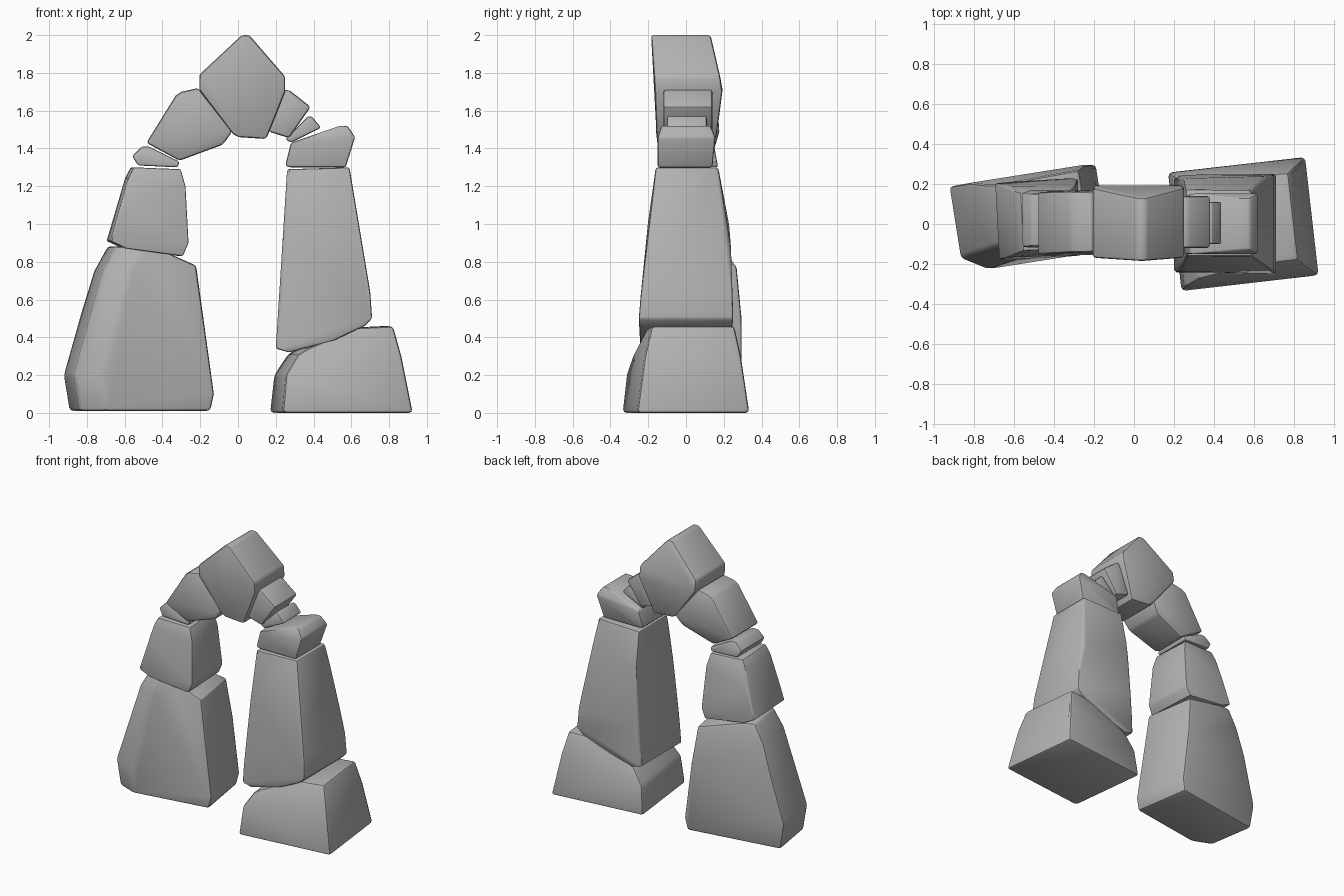
import bpy
import bmesh
import math
from mathutils import Matrix, Vector

default_cube = bpy.data.objects.get("Cube")
if default_cube:
    bpy.data.objects.remove(default_cube, do_unlink=True)

stone_grey = bpy.data.materials.new("stone_grey")
stone_grey.use_nodes = True
stone_grey.diffuse_color = (0.45, 0.45, 0.45, 1)
stone_grey.node_tree.nodes["Principled BSDF"].inputs["Base Color"].default_value = (0.45, 0.45, 0.45, 1)


def depth_at(depth, z):
    """Interpolate the front and back y of a stone at height z."""
    if z <= depth[0][0]:
        return depth[0][1:]
    for low, high in zip(depth, depth[1:]):
        if z <= high[0]:
            t = (z - low[0]) / (high[0] - low[0])
            return [a + (b - a) * t for a, b in zip(low[1:], high[1:])]
    return depth[-1][1:]


def stone(name, outline, depth, yaw=0, bevel=0.015, corner_cut=0):
    """Hull of a front outline (x, z) given depth (z, front y, back y), with worn edges."""
    bm = bmesh.new()
    xs = [x for x, z in outline]
    middle = (min(xs) + max(xs)) / 2
    for x, z in outline:
        front, back = depth_at(depth, z)
        bm.verts.new((x, back, z))
        if corner_cut and x < middle:
            # chamfer the front left corner
            bm.verts.new((x, front + corner_cut * 0.6, z))
            bm.verts.new((x + corner_cut, front, z))
        else:
            bm.verts.new((x, front, z))
    hull = bmesh.ops.convex_hull(bm, input=bm.verts)
    loose = {v for v in hull["geom_interior"] + hull["geom_unused"]
             if isinstance(v, bmesh.types.BMVert)}
    bmesh.ops.delete(bm, geom=list(loose), context="VERTS")
    bmesh.ops.dissolve_limit(bm, angle_limit=math.radians(4), verts=bm.verts, edges=bm.edges)
    bmesh.ops.recalc_face_normals(bm, faces=bm.faces)
    pivot = Vector((middle, 0, 0))
    bmesh.ops.rotate(bm, verts=bm.verts, cent=pivot,
                     matrix=Matrix.Rotation(math.radians(yaw), 3, "Z"))

    mesh = bpy.data.meshes.new(name)
    bm.to_mesh(mesh)
    bm.free()
    mesh.materials.append(stone_grey)
    obj = bpy.data.objects.new(name, mesh)
    bpy.context.collection.objects.link(obj)
    bpy.ops.object.select_all(action="DESELECT")
    obj.select_set(True)
    bpy.context.view_layer.objects.active = obj
    worn = obj.modifiers.new("worn_edges", "BEVEL")
    worn.width = bevel
    worn.segments = 2
    worn.limit_method = "ANGLE"
    worn.angle_limit = math.radians(25)
    bpy.ops.object.modifier_apply(modifier=worn.name)
    bpy.ops.object.shade_smooth_by_angle(angle=math.radians(28))
    return obj


# Footing stones, twisted slightly in plan
stone("right_side_footing",
      [(-.86, .01), (-.89, .2), (-.79, .55), (-.73, .75), (-.66, .88), (-.57, .87),
       (-.24, .78), (-.2, .5), (-.15, .1), (-.17, .01)],
      [(0, -.19, .24), (.2, -.19, .25), (.55, -.18, .25), (.88, -.15, .22)],
      yaw=9, bevel=.02, corner_cut=.13)
stone("left_side_footing",
      [(.2, 0), (.22, .2), (.29, .31), (.34, .34), (.6, .45), (.8, .46), (.84, .3), (.895, 0)],
      [(0, -.3, .3), (.2, -.28, .28), (.46, -.21, .23)],
      yaw=6.5, bevel=.02)

# Upright pillar stones
stone("right_side_pillar",
      [(-.56, 1.3), (-.31, 1.29), (-.285, 1.2), (-.27, .9), (-.3, .83), (-.6, .87),
       (-.685, .91), (-.61, 1.12), (-.59, 1.24)],
      [(.85, -.17, .22), (1.1, -.16, .2), (1.3, -.13, .16)],
      yaw=3, bevel=.025)
stone("left_side_pillar",
      [(.26, 1.29), (.59, 1.3), (.64, .87), (.7, .64), (.71, .5), (.67, .46),
       (.5, .38), (.27, .32), (.2, .34), (.24, .65), (.25, 1)],
      [(.32, -.24, .23), (.5, -.25, .25), (.85, -.22, .24), (1.1, -.19, .22), (1.3, -.16, .17)],
      bevel=.03)

# Thin slab and tilted shoulder on the right side of the arch
stone("right_side_slab",
      [(-.53, 1.31), (-.32, 1.3), (-.31, 1.33), (-.47, 1.41), (-.51, 1.41), (-.56, 1.36)],
      [(1.3, -.12, .17), (1.41, -.11, .15)], bevel=.01)
stone("right_side_shoulder",
      [(-.485, 1.43), (-.33, 1.68), (-.3, 1.7), (-.21, 1.72), (-.03, 1.49),
       (-.08, 1.42), (-.31, 1.335)],
      [(1.33, -.14, .13), (1.5, -.16, .18), (1.72, -.14, .16)])

# Cap and two small wedges on the left side of the arch
stone("left_side_cap",
      [(.25, 1.31), (.28, 1.43), (.54, 1.52), (.58, 1.52), (.62, 1.46), (.57, 1.3), (.27, 1.3)],
      [(1.3, -.15, .14), (1.46, -.15, .155), (1.52, -.13, .13)])
stone("left_side_small_wedge",
      [(.25, 1.45), (.37, 1.57), (.39, 1.57), (.44, 1.51), (.28, 1.43)],
      [(1.43, -.1, .11), (1.57, -.1, .11)], bevel=.01)
stone("left_side_large_wedge",
      [(.16, 1.49), (.24, 1.71), (.27, 1.71), (.385, 1.62), (.27, 1.455)],
      [(1.45, -.12, .14), (1.71, -.12, .14)])

# Keystone at the crown
stone("keystone",
      [(.02, 2), (.06, 2), (.25, 1.78), (.25, 1.7), (.15, 1.45), (0, 1.46), (-.03, 1.48),
       (-.205, 1.71), (-.205, 1.79)],
      [(1.45, -.155, .16), (1.72, -.165, .195), (2, -.185, .13)])
